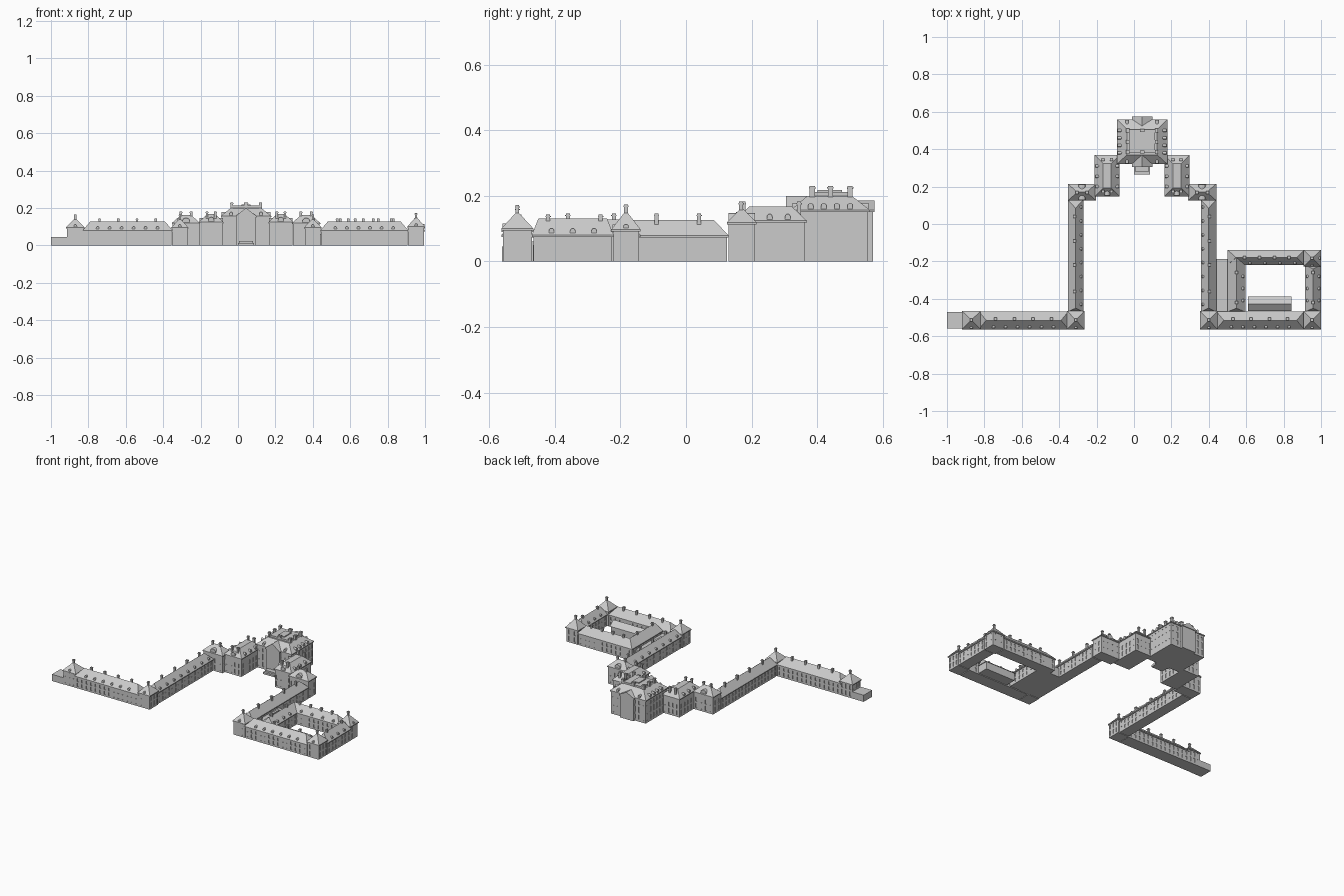
import bpy, bmesh, math
from mathutils import Matrix, Vector

if "Cube" in bpy.data.objects:
    bpy.data.objects.remove(bpy.data.objects["Cube"])

AX = 0.043  # symmetry axis of the central court


def finish(bm, name):
    bmesh.ops.recalc_face_normals(bm, faces=bm.faces)
    me = bpy.data.meshes.new(name)
    bm.to_mesh(me)
    bm.free()
    ob = bpy.data.objects.new(name, me)
    bpy.context.collection.objects.link(ob)
    return ob


def add_box(bm, x0, x1, y0, y1, z0, z1):
    m = Matrix.Translation(((x0 + x1) / 2, (y0 + y1) / 2, (z0 + z1) / 2))
    bmesh.ops.create_cube(bm, size=1, matrix=m @ Matrix.Diagonal((x1 - x0, y1 - y0, z1 - z0, 1)))


def box(name, *dims):
    bm = bmesh.new()
    add_box(bm, *dims)
    return finish(bm, name)


def frustum(name, x0, x1, y0, y1, z0, z1, l, r, f, b):
    """Hipped roof: base rectangle rising to an inset rectangle, ridge or point."""
    bm = bmesh.new()
    lo = [(x0, y0, z0), (x1, y0, z0), (x1, y1, z0), (x0, y1, z0)]
    hi = [(x0 + l, y0 + f, z1), (x1 - r, y0 + f, z1), (x1 - r, y1 - b, z1), (x0 + l, y1 - b, z1)]
    v = [bm.verts.new(p) for p in lo + hi]
    bm.faces.new(v[:4])
    bm.faces.new(v[4:])
    for i in range(4):
        j = (i + 1) % 4
        bm.faces.new((v[i], v[j], v[4 + j], v[4 + i]))
    bmesh.ops.remove_doubles(bm, verts=bm.verts, dist=1e-5)
    return finish(bm, name)


def block(name, x0, x1, y0, y1, h, top, ins, rows, step=0.034):
    """Walls with recessed windows, cornice and hipped roof."""
    o = 0.005
    a, b, c, d = x0 + o, x1 - o, y0 + o, y1 - o
    walls = box(name + "_walls", a, b, c, d, 0, h - 0.004)
    bm = bmesh.new()
    for lo, hi, alongx in ((a, b, True), (c, d, False)):
        n = max(2, round((hi - lo) / step))
        for i in range(n):
            t = lo + (i + 0.5) * (hi - lo) / n
            for z0, z1 in rows:
                for w in ((c, d) if alongx else (a, b)):
                    p, q = (t - 0.005, t + 0.005), (w - 0.003, w + 0.003)
                    add_box(bm, *(p + q if alongx else q + p), z0, z1)
    cut = finish(bm, name + "_window_cutter")
    cut.hide_render = True
    cut.display_type = 'WIRE'
    mod = walls.modifiers.new("windows", 'BOOLEAN')
    mod.operation, mod.object, mod.solver = 'DIFFERENCE', cut, 'EXACT'
    box(name + "_cornice", x0, x1, y0, y1, h - 0.006, h)
    frustum(name + "_roof", x0, x1, y0, y1, h, top, *ins)


def chimney(x, y, z0, z1, w=0.012, d=0.012):
    bm = bmesh.new()
    add_box(bm, x - w / 2, x + w / 2, y - d / 2, y + d / 2, z0, z1)
    add_box(bm, x - w / 2 - .002, x + w / 2 + .002, y - d / 2 - .002, y + d / 2 + .002, z1 - .008, z1 - .004)
    finish(bm, "chimney")


def dormer(x, y, z, ang, w=0.016, h=0.013, depth=0.03):
    """Round-headed dormer; ang 0 faces -y."""
    bm = bmesh.new()
    pts = [(-w / 2, 0), (w / 2, 0)] + [
        (w / 2 * math.cos(t * math.pi / 6), h + w / 2 * math.sin(t * math.pi / 6)) for t in range(7)]
    f = bm.faces.new([bm.verts.new((px, 0, pz)) for px, pz in pts])
    e = bmesh.ops.extrude_face_region(bm, geom=[f])
    bmesh.ops.translate(bm, verts=[g for g in e["geom"] if isinstance(g, bmesh.types.BMVert)], vec=(0, depth, 0))
    bmesh.ops.transform(bm, verts=bm.verts, matrix=Matrix.Translation((x, y, z)) @ Matrix.Rotation(ang, 4, 'Z'))
    finish(bm, "dormer")


def spread(lo, hi, n):
    return [lo + (hi - lo) * i / (n - 1) for i in range(n)]


def gable(name, x0, x1, y0, y1, z0, z1):
    frustum(name, x0, x1, y0, y1, z0, z1, (x1 - x0) / 2, (x1 - x0) / 2, 0, 0)


S, E, N, W = 0, math.pi / 2, math.pi, -math.pi / 2
LOW = ((0.012, 0.034), (0.046, 0.066))
MID = ((0.012, 0.042), (0.056, 0.084))
TALL = ((0.015, 0.045), (0.06, 0.1), (0.115, 0.138))

# Central main block
block("main_block", AX - .135, AX + .135, .32, .56, .157, .2, (.055, .055, .05, .055), TALL)
for nm, ya, yb, yr0, yr1 in (("front", .31, .33, .305, .40), ("rear", .55, .57, .48, .575)):
    box(nm + "_projection", AX - .05, AX + .05, ya, yb, 0, .152)
    box(nm + "_projection_cornice", AX - .055, AX + .055, ya - .005, yb + .005, .15, .157)
    gable(nm + "_pediment", AX - .055, AX + .055, yr0, yr1, .157, .2 if nm == "front" else .185)
box("front_steps", AX - .043, AX + .043, .265, .315, 0, .012)
box("front_landing", AX - .038, AX + .038, .28, .315, .012, .022)
box("roof_platform", AX - .07, AX + .07, .38, .505, .198, .212)
box("roof_lantern", AX - .023, AX + .023, .40, .475, .21, .218)
for sx in (-1, 1):
    for y in (.385, .44, .5):
        chimney(AX + sx * .077, y, .18, .23, .014, .016)
    for y in (.38, .42, .46, .5):
        dormer(AX + sx * .131, y, .157, E if sx > 0 else W)
    for y, a in ((.324, S), (.556, N)):
        dormer(AX + sx * .08, y, .157, a)
for y in (.385, .5):
    chimney(AX, y, .2, .228, .02, .014)

# Stepped pavilions and long wings on both sides of the court
for s, side in ((-1, "left"), (1, "right")):
    def mx(d0, d1):
        return tuple(sorted((AX + s * d0, AX + s * d1)))
    xa = mx(.12, .253)
    block(side + "_inner_pavilion", *xa, .148, .368, .124, .167, (.045, .045, .045, .045), MID)
    m = sum(xa) / 2
    for y in (.175, .345):
        chimney(m - .022, y, .13, .182)
        chimney(m + .022, y, .13, .182)
    dormer(m, .152, .124, S, .03, .012, .04)
    for y in (.2, .255, .31):
        dormer(xa[0] + .004, y, .124, W)
        dormer(xa[1] - .004, y, .124, E)
    xb = mx(.245, .397)
    block(side + "_outer_pavilion", *xb, .125, .215, .119, .163, (.05, .05, .044, .044), MID)
    m = sum(xb) / 2
    chimney(m - .028, .168, .14, .182)
    chimney(m + .028, .168, .14, .182)
    for y, a in ((.129, S), (.211, N)):
        dormer(m, y, .119, a, .04, .008, .04)
    xw = mx(.314, .397)
    block(side + "_long_wing", *xw, -.47, .13, .079, .126, (.041, .041, .02, .045), LOW)
    inner = xw[1] - .006 if s < 0 else xw[0] + .006
    for y in spread(-.43, .09, 8):
        dormer(inner, y, .079, E if s < 0 else W)
    m = sum(xw) / 2
    for y in (-.36, -.22, -.09, .04):
        chimney(m - s * -.006, y, .11, .146)

# Corner pavilions with pyramid roofs and apex stacks
for nm, x0, x1, y0, y1, h, t in (
        ("west_end", -.92, -.82, -.563, -.465, .095, .145),
        ("southwest", -.357, -.265, -.563, -.465, .095, .145),
        ("southcentre", .353, .447, -.563, -.465, .095, .145),
        ("southeast", .905, 1, -.563, -.465, .1, .153),
        ("northeast", .905, 1, -.228, -.138, .097, .155)):
    cx, cy = (x1 - x0) / 2, (y1 - y0) / 2
    block(nm + "_pavilion", x0, x1, y0, y1, h, t, (cx, cx, cy, cy), MID)
    chimney(x0 + cx, y0 + cy, t - .02, t + .019, .011, .011)
    dormer(x0 + cx, y0 + .004, h, S, .016, .008)
    if nm == "northeast":
        dormer(x1 - .004, y0 + cy, h, E, .016, .008)

# Low end annex
box("west_annex", -1, -.915, -.56, -.47, 0, .045)

# Front ranges
for nm, x0, x1 in (("front_left", -.83, -.35), ("front_right", .44, .91)):
    block(nm + "_range", x0, x1, -.563, -.467, .08, .127, (.04, .04, .048, .048), LOW)
    for x in spread(x0 + .08, x1 - .08, 6):
        dormer(x, -.556, .08, S)
    for x in spread(x0 + .09, x1 - .09, 4):
        chimney(x, -.508, .11, .143)

# Service court ranges
block("east_range", .915, 1, -.47, -.22, .08, .13, (.042, .043, .02, .02), LOW)
block("north_range", .5, .91, -.22, -.138, .08, .127, (.045, .04, .041, .041), LOW)
block("court_west_range", .5, .595, -.47, -.138, .08, .127, (.047, .048, .02, .045), LOW)
for y in (-.41, -.345, -.28):
    dormer(.994, y, .08, E)
    dormer(.921, y, .08, W)
    dormer(.589, y, .08, E)
for y in (-.42, -.26):
    chimney(.957, y, .11, .143)
    chimney(.547, y, .11, .143)
for x in (.62, .7, .78, .86):
    dormer(x, -.214, .08, S)
    chimney(x - .03, -.179, .11, .143)

# Flat-roofed infill with skylights, and small court building
box("flat_infill", .43, .505, -.47, -.187, 0, .06)
box("infill_skylight_back", .448, .463, -.31, -.22, .058, .066)
box("infill_skylight_front", .468, .483, -.425, -.34, .058, .066)
box("court_building_walls", .615, .837, -.466, -.393, 0, .05)
frustum("court_building_roof", .61, .842, -.466, -.388, .05, .08, 0, 0, .039, .039)
